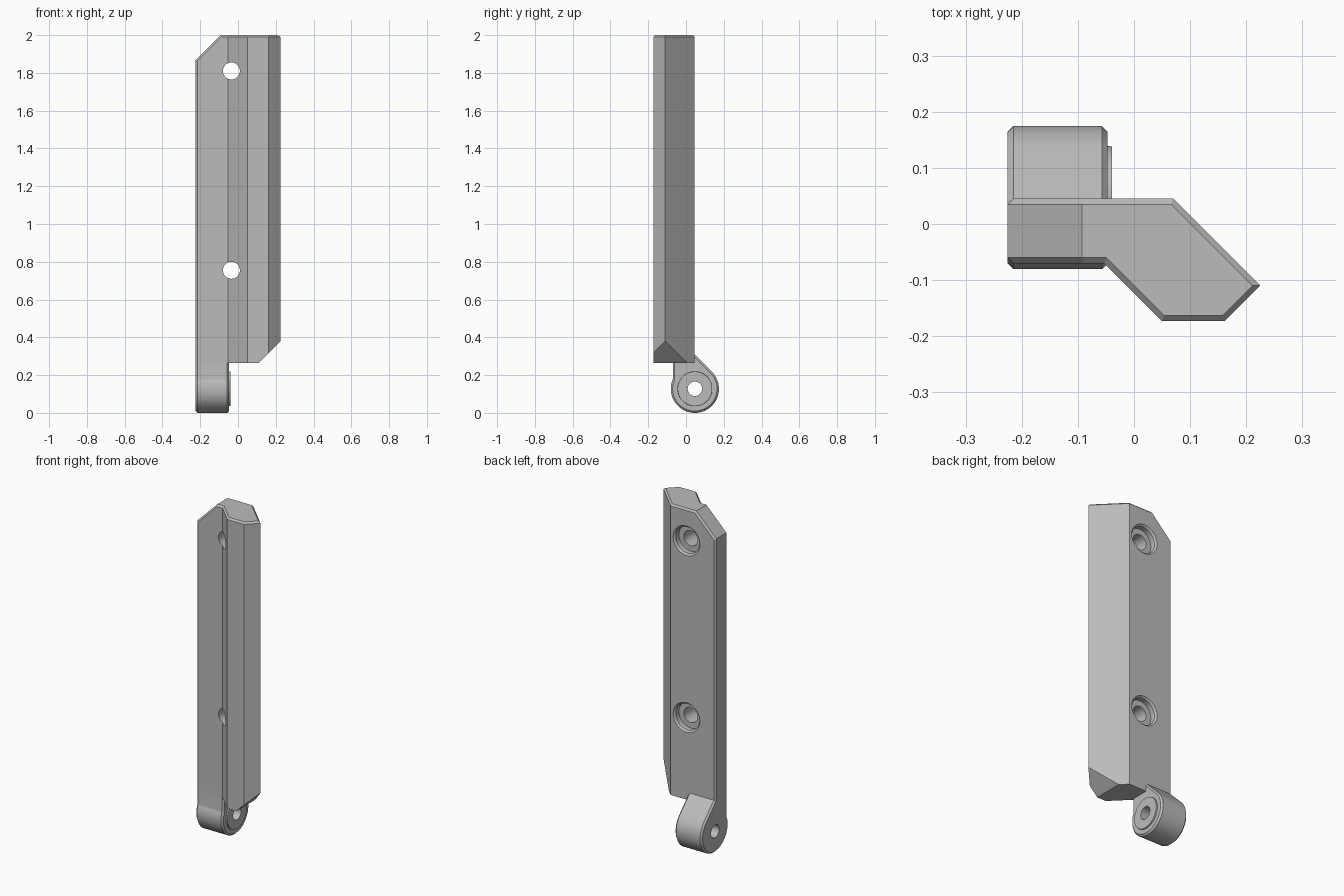
import bpy, bmesh, math
from mathutils import Matrix, Vector

if "Cube" in bpy.data.objects:
    bpy.data.objects.remove(bpy.data.objects["Cube"])

grey = bpy.data.materials.new("plain grey")
grey.diffuse_color = (0.5, 0.5, 0.5, 1)
grey.use_nodes = True
grey.node_tree.nodes["Principled BSDF"].inputs["Base Color"].default_value = grey.diffuse_color
CH = 0.01                                  # chamfer size


def to_object(name, bm):
    bmesh.ops.recalc_face_normals(bm, faces=bm.faces)
    me = bpy.data.meshes.new(name)
    bm.to_mesh(me)
    bm.free()
    ob = bpy.data.objects.new(name, me)
    bpy.context.collection.objects.link(ob)
    me.materials.append(grey)
    return ob


def prism(points, direction):
    """Extrude a closed outline along a direction."""
    bm = bmesh.new()
    face = bm.faces.new([bm.verts.new(p) for p in points])
    ext = bmesh.ops.extrude_face_region(bm, geom=[face])["geom"]
    bmesh.ops.translate(bm, vec=direction,
                        verts=[g for g in ext if isinstance(g, bmesh.types.BMVert)])
    bmesh.ops.recalc_face_normals(bm, faces=bm.faces)
    return bm


def chamfer(bm, edges):
    bmesh.ops.bevel(bm, geom=edges, offset=CH, offset_type='OFFSET',
                    segments=1, profile=0.5, affect='EDGES')


def cut_corner(bm, co, no):
    """Slice off the part in front of a plane and close the opening."""
    geom = bm.verts[:] + bm.edges[:] + bm.faces[:]
    cut = bmesh.ops.bisect_plane(bm, geom=geom, dist=1e-5, plane_co=co,
                                 plane_no=no, clear_outer=True)["geom_cut"]
    bmesh.ops.edgeloop_fill(bm, edges=[g for g in cut if isinstance(g, bmesh.types.BMEdge)])
    bmesh.ops.recalc_face_normals(bm, faces=bm.faces)


def cylinder(name, r1, r2, start, end, segs=64):
    """Cylinder or cone from start (radius r1) to end (radius r2)."""
    a, b = Vector(start), Vector(end)
    rot = (b - a).to_track_quat('Z', 'Y').to_matrix().to_4x4()
    bm = bmesh.new()
    bmesh.ops.create_cone(bm, cap_ends=True, segments=segs, radius1=r1, radius2=r2,
                          depth=(b - a).length,
                          matrix=Matrix.Translation((a + b) / 2) @ rot)
    return to_object(name, bm)


def drill(ob, cutter):
    cutter.hide_render = True
    mod = ob.modifiers.new("drill", 'BOOLEAN')
    mod.operation, mod.solver, mod.object = 'DIFFERENCE', 'EXACT', cutter
    bpy.context.view_layer.objects.active = ob
    bpy.ops.object.modifier_apply(modifier=mod.name)
    bpy.data.objects.remove(cutter)


# Long angled body
LEFT, BACK, FRONT, BOTTOM = -0.225, 0.045, -0.07, 0.265
outline = [(LEFT, BACK), (0.07, BACK), (0.225, -0.11), (0.162, -0.173),
           (0.05, -0.173), (-0.053, FRONT), (LEFT, FRONT)]
bm = prism([(x, y, BOTTOM) for x, y in outline], (0, 0, 2 - BOTTOM))
cut_corner(bm, (LEFT, 0, 1.868), (-1, 0, 1))       # sloped top left corner
cut_corner(bm, (0.225, 0, 0.38), (1, 0, -1))       # sloped lower right corner

rim = []
for e in bm.edges:
    up = sorted(f.normal.z for f in e.link_faces)
    on_left = all(v.co.x < LEFT + 1e-4 for v in e.verts)
    vertical = abs(e.verts[0].co.z - e.verts[1].co.z) > 0.5
    if (on_left and vertical) or (up[-1] > 0.5 and up[0] < 0.1 and not on_left):
        rim.append(e)
chamfer(bm, rim)
body = to_object("body", bm)

# Two counterbored screw holes
for z in (1.81, 0.755):
    x = -0.035
    drill(body, cylinder("screw_hole_cutter", 0.045, 0.045, (x, -0.3, z), (x, 0.2, z)))
    drill(body, cylinder("counterbore_cutter", 0.078, 0.078, (x, BACK - 0.04, z), (x, 0.2, z)))
    drill(body, cylinder("rim_cutter", 0.076, 0.098, (x, BACK - 0.012, z), (x, BACK + 0.01, z)))

# Hinge knuckle: round barrel blended into the body
CY, CZ, R, RIGHT = 0.047, 0.1275, 0.1275, -0.047
a0 = math.pi - math.asin(0.05 / R)                 # where the front face meets the barrel
a1 = 2 * math.pi + math.pi / 4                     # where the back slope leaves it
N = 56
side = [(FRONT, 0.31), (FRONT, 0.18)]
for i in range(N + 1):
    a = a0 + (a1 - a0) * i / N
    side.append((CY + R * math.cos(a), CZ + R * math.sin(a)))
side.append((BACK, CY + CZ + R * math.sqrt(2) - BACK))
bm = prism([(LEFT, y, z) for y, z in side], (RIGHT - LEFT, 0, 0))
chamfer(bm, [e for e in bm.edges if abs(e.verts[0].co.x - e.verts[1].co.x) < 1e-5])
knuckle = to_object("hinge_knuckle", bm)

# Raised washer face on the knuckle, then the pin hole through both
washer = cylinder("hinge_washer", 0.093, 0.091, (RIGHT - 0.01, CY, CZ), (RIGHT + 0.008, CY, CZ))
for part in (knuckle, washer):
    drill(part, cylinder("pin_cutter", 0.038, 0.038, (-0.4, CY, CZ), (0.2, CY, CZ)))

# Smooth round surfaces, crisp edges
for ob in (body, knuckle, washer):
    bpy.ops.object.select_all(action='DESELECT')
    ob.select_set(True)
    bpy.context.view_layer.objects.active = ob
    bpy.ops.object.shade_smooth_by_angle(angle=math.radians(25))
